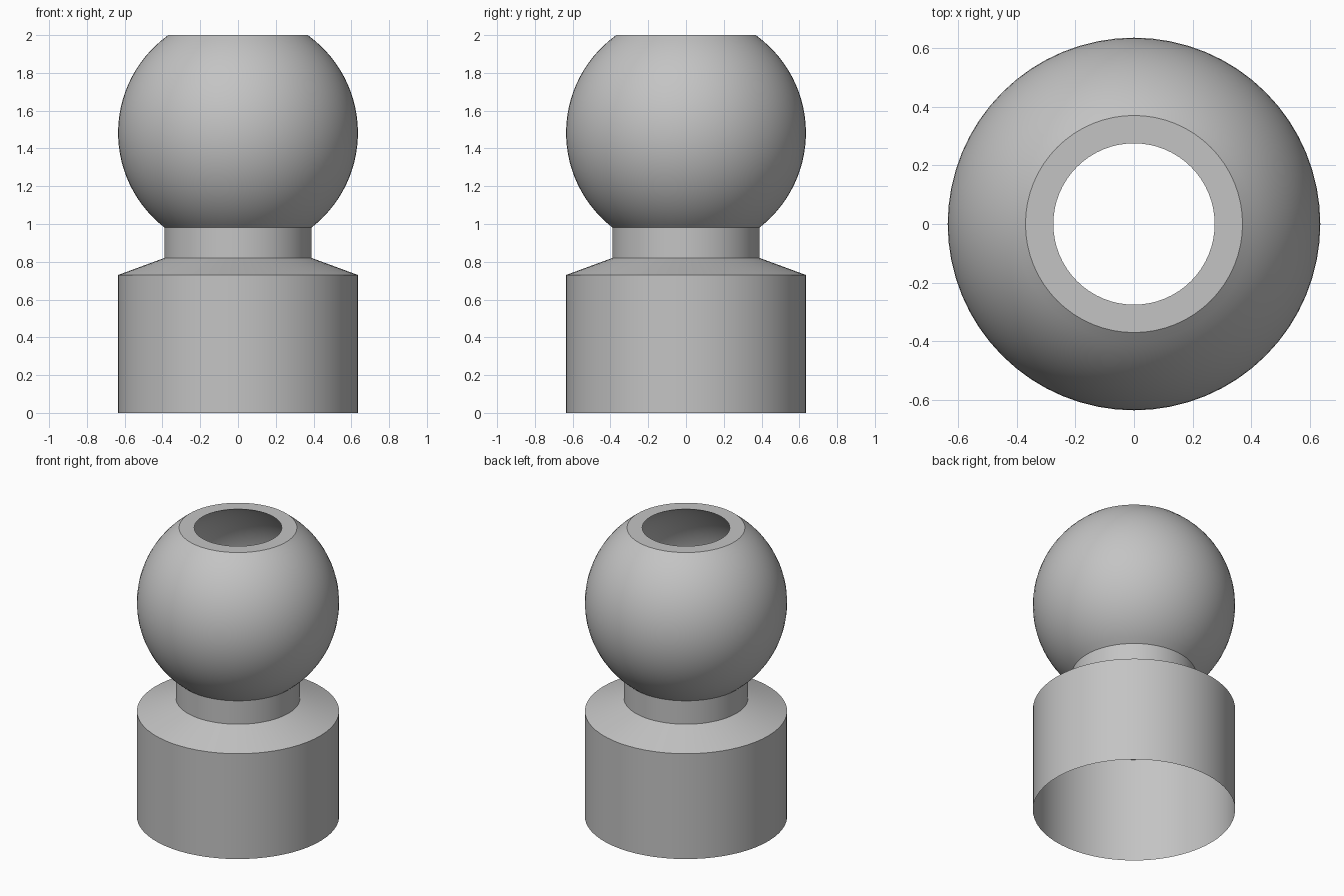
import bpy, bmesh, math

if "Cube" in bpy.data.objects:
    bpy.data.objects.remove(bpy.data.objects["Cube"], do_unlink=True)

grey = bpy.data.materials.new("plain grey")
grey.use_nodes = True
colour = (0.55, 0.55, 0.55, 1)
grey.diffuse_color = colour
grey.node_tree.nodes["Principled BSDF"].inputs["Base Color"].default_value = colour

SEGMENTS = 64
R = 0.635            # base and ball radius
CENTRE = 1.483       # ball centre height
NECK_R = 0.39
INNER_R = 0.585      # radius of the hollow inside the ball
HOLE_R = 0.275


def lathe(name, profile):
    """Revolve an (r, z) profile, drawn upwards along the outside, about z."""
    bm = bmesh.new()
    rings = []
    for r, z in profile:
        rings.append([bm.verts.new((r * math.cos(a), r * math.sin(a), z))
                      for a in (2 * math.pi * i / SEGMENTS for i in range(SEGMENTS))])
    for low, high in zip(rings, rings[1:]):
        for i in range(SEGMENTS):
            j = (i + 1) % SEGMENTS
            bm.faces.new((low[i], low[j], high[j], high[i]))
    mesh = bpy.data.meshes.new(name)
    bm.to_mesh(mesh)
    bm.free()
    obj = bpy.data.objects.new(name, mesh)
    bpy.context.collection.objects.link(obj)
    mesh.materials.append(grey)
    bpy.ops.object.select_all(action='DESELECT')
    obj.select_set(True)
    bpy.context.view_layer.objects.active = obj
    bpy.ops.object.shade_smooth_by_angle(angle=math.radians(30))
    return obj


def arc(radius, r_start, r_end, steps=28):
    """Points on a circle about the ball centre; negative r means below it."""
    a0, a1 = (math.copysign(math.acos(abs(r) / radius), r) for r in (r_start, r_end))
    angles = (a0 + (a1 - a0) * i / steps for i in range(steps + 1))
    return [(radius * math.cos(a), CENTRE + radius * math.sin(a)) for a in angles]


# Open-bottomed base with its sloping shoulder
lathe("base", [(R, 0), (R, 0.73), (NECK_R, 0.82)])

# Short neck
lathe("neck", [(NECK_R, 0.82), (NECK_R, 0.985)])

# Hollow ball: outside, flat top rim, then the inside back down to the neck
outside = arc(R, -NECK_R, 0.37)
outside[-1] = (0.37, 2.0)
inside = arc(INNER_R, HOLE_R, -(NECK_R - 0.005))
inside[0] = (HOLE_R, 2.0)
lathe("ball", outside + inside + [(NECK_R - 0.005, 0.98)])
